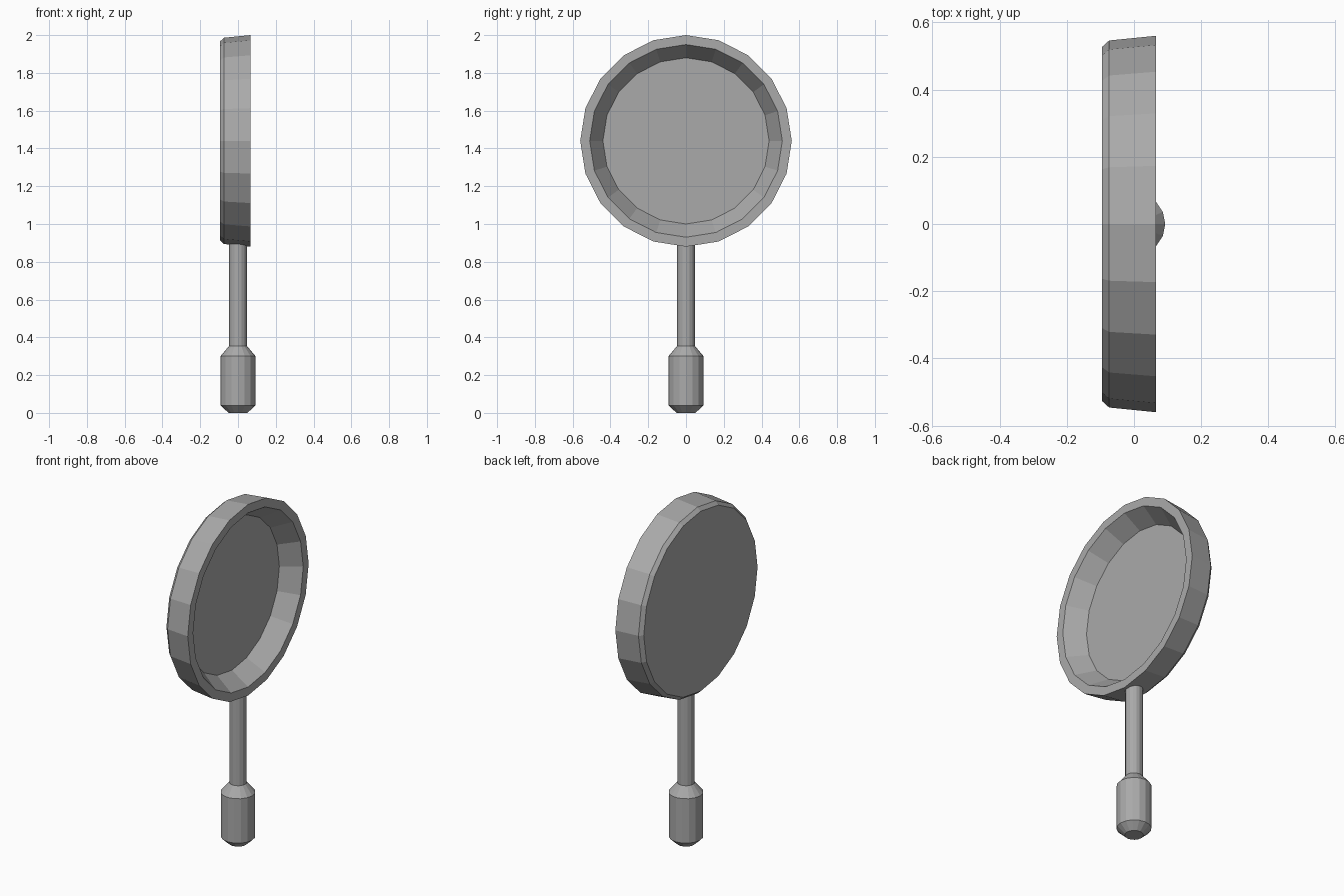
import bpy
import bmesh
from math import pi
from mathutils import Matrix, Vector

cube = bpy.data.objects.get("Cube")
if cube:
    bpy.data.objects.remove(cube)

# One plain grey metal
grey = bpy.data.materials.new("grey_metal")
grey.use_nodes = True
colour = (0.4, 0.4, 0.4, 1)
grey.diffuse_color = colour
grey.node_tree.nodes["Principled BSDF"].inputs["Base Color"].default_value = colour


def lathe(name, profile, sides, transform):
    """Turn (radius, height) points around z; the profile ends are capped."""
    bm = bmesh.new()
    rings = []
    for radius, height in profile:
        rings.append([bm.verts.new(Matrix.Rotation(2 * pi * i / sides, 3, "Z")
                                   @ Vector((radius, 0, height)))
                      for i in range(sides)])
    for low, high in zip(rings, rings[1:]):
        for i in range(sides):
            j = (i + 1) % sides
            bm.faces.new((low[i], low[j], high[j], high[i]))
    bm.faces.new(rings[0][::-1])
    bm.faces.new(rings[-1])
    bmesh.ops.recalc_face_normals(bm, faces=bm.faces[:])
    bm.transform(transform)
    mesh = bpy.data.meshes.new(name)
    bm.to_mesh(mesh)
    bm.free()
    mesh.materials.append(grey)
    obj = bpy.data.objects.new(name, mesh)
    bpy.context.collection.objects.link(obj)
    return obj


# Shallow pan, open towards +x: bevelled base, flared wall, rim, sunken floor
pan_profile = [(0.527, -0.095), (0.546, -0.074), (0.56, 0.066),
               (0.51, 0.066), (0.44, -0.04)]
lathe("pan", pan_profile, 20,
      Matrix.Translation((0, 0, 1.44)) @ Matrix.Rotation(pi / 2, 4, "Y"))

# Handle: chamfered grip narrowing to a straight shaft that enters the pan wall
handle_profile = [(0.05, 0), (0.093, 0.04), (0.093, 0.3),
                  (0.047, 0.355), (0.047, 0.905)]
lathe("handle", handle_profile, 16, Matrix.Identity(4))
